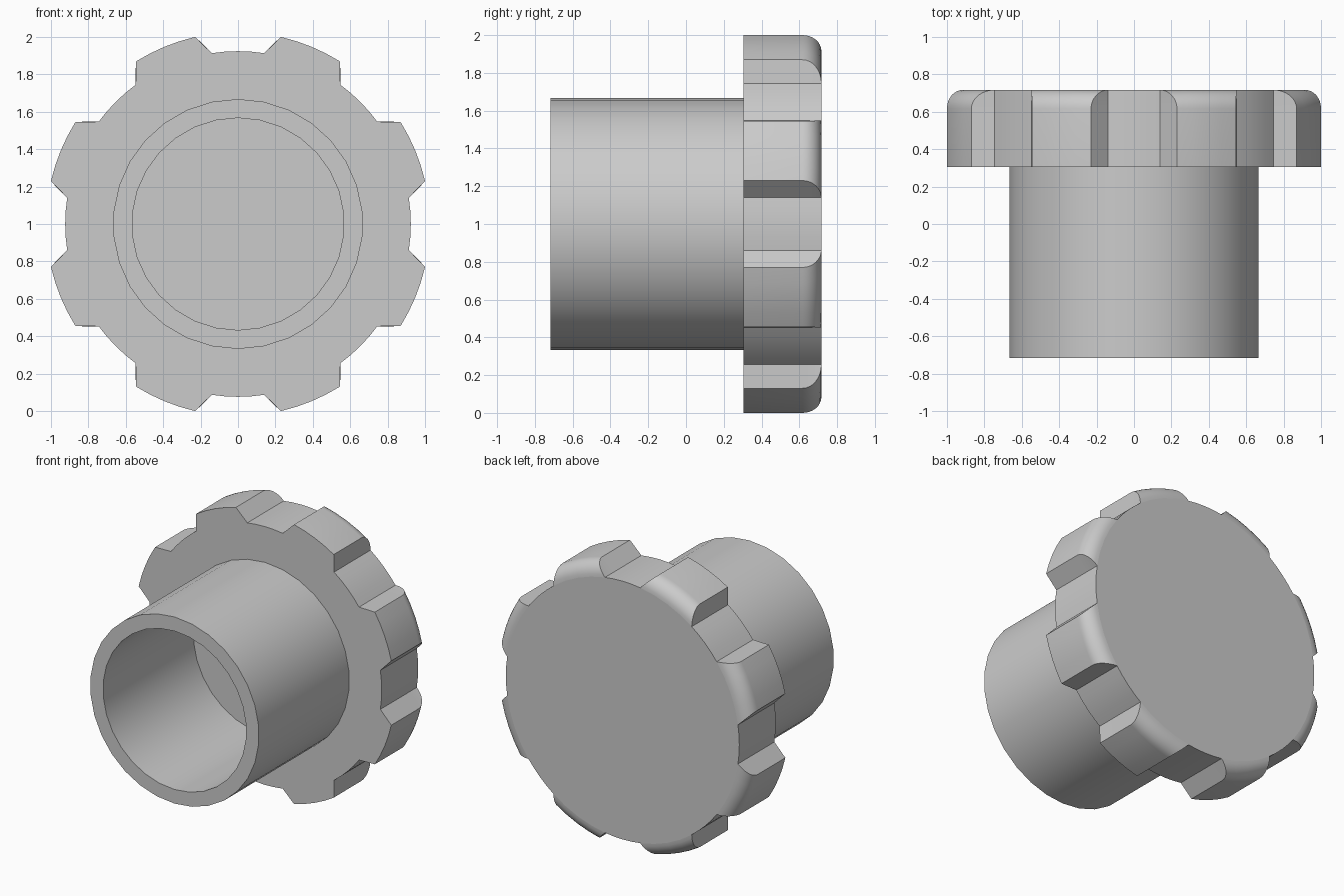
import bpy, bmesh, math

if "Cube" in bpy.data.objects:
    bpy.data.objects.remove(bpy.data.objects["Cube"])

ROOT_R, TIP_R = 0.924, 1.026          # notch floor and lobe radii
FRONT_Y, BACK_Y = 0.305, 0.717        # cap thickness range
FILLET = 0.1
ROOT_HALF, TIP_HALF = 8.7, 9.55       # half angles of notch floor and lobe top
LOBES, FILLET_STEPS = 8, 8

grey = bpy.data.materials.new("plain grey")
grey.diffuse_color = (0.6, 0.6, 0.6, 1)
grey.use_nodes = True
grey.node_tree.nodes["Principled BSDF"].inputs["Base Color"].default_value = grey.diffuse_color


def point(deg, r, y):
    a = math.radians(deg)
    return (r * math.sin(a), y, 1 + r * math.cos(a))


def skin(bm, rings):
    """Join successive closed rings of points with quads."""
    vs = [[bm.verts.new(p) for p in ring] for ring in rings]
    n = len(vs[0])
    for lo, hi in zip(vs, vs[1:]):
        for i in range(n):
            j = (i + 1) % n
            bm.faces.new((lo[i], lo[j], hi[j], hi[i]))
    return vs


def finish(bm, name):
    """Weld, smooth the curved faces, keep hard edges and flat caps sharp."""
    bmesh.ops.remove_doubles(bm, verts=bm.verts, dist=1e-4)
    for f in bm.faces:
        f.smooth = len(f.verts) <= 4
    for e in bm.edges:
        big = any(len(f.verts) > 4 for f in e.link_faces)
        e.smooth = not big and e.calc_face_angle(0) < math.radians(30)
    me = bpy.data.meshes.new(name)
    bm.to_mesh(me)
    bm.free()
    me.materials.append(grey)
    ob = bpy.data.objects.new(name, me)
    bpy.context.collection.objects.link(ob)
    return ob


def cap_ring(r, y):
    """Outline of the gripped cap, with lobes cut down to radius r."""
    t = (r - ROOT_R) / (TIP_R - ROOT_R)
    half = (22.5 - ROOT_HALF) * (1 - t) + TIP_HALF * t
    pts = []
    for k in range(LOBES):
        c = k * 360 / LOBES
        pts += [point(c + ROOT_HALF * s / 2, ROOT_R, y) for s in range(-2, 3)]
        pts += [point(c + 22.5 + half * s / 2, r, y) for s in range(-2, 3)]
    return pts


# Gripped cap: straight sides, then lobes rounded over to the back face
rings = [cap_ring(TIP_R, FRONT_Y)]
for i in range(FILLET_STEPS + 1):
    a = math.pi / 2 * i / FILLET_STEPS
    r = ROOT_R + (TIP_R - ROOT_R) * math.cos(a)
    rings.append(cap_ring(r, BACK_Y - FILLET + FILLET * math.sin(a)))
bm = bmesh.new()
vs = skin(bm, rings)
bm.faces.new(vs[0][::-1])
# back face skips the lobe ends that weld onto the notch corners
bm.faces.new([v for i, v in enumerate(vs[-1]) if i % 10 not in (5, 9)])
finish(bm, "grip_cap")

# Hollow sleeve, open at the front and closed by the cap
profile = [(0.567, FRONT_Y), (0.567, -0.717), (0.668, -0.717), (0.668, FRONT_Y)]
bm = bmesh.new()
skin(bm, [[point(12 * i, r, y) for i in range(30)] for r, y in profile])
finish(bm, "sleeve")
